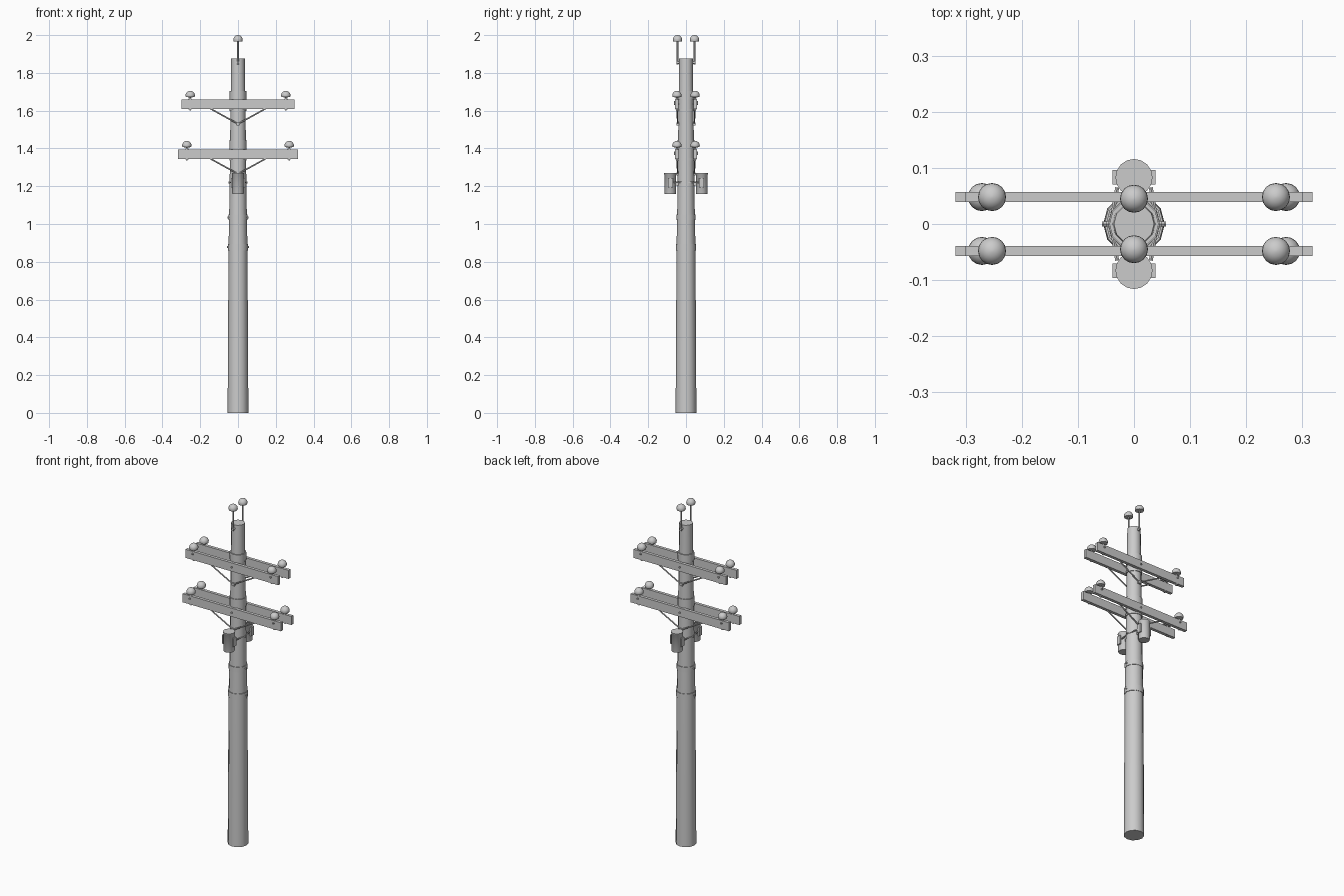
import bpy, math
from mathutils import Vector

if "Cube" in bpy.data.objects:
    bpy.data.objects.remove(bpy.data.objects["Cube"])

grey = bpy.data.materials.new("weathered_grey")
grey.use_nodes = True
grey.diffuse_color = (0.6, 0.6, 0.6, 1)
grey.node_tree.nodes["Principled BSDF"].inputs["Base Color"].default_value = (0.6, 0.6, 0.6, 1)


def finish(name, smooth=True):
    ob = bpy.context.object
    ob.name = name
    ob.data.materials.append(grey)
    if smooth:
        bpy.ops.object.shade_smooth_by_angle(angle=math.radians(50))
    return ob


def box(name, centre, size):
    bpy.ops.mesh.primitive_cube_add(size=1, location=centre)
    ob = finish(name, False)
    ob.scale = size
    return ob


def rod(name, a, b, r, sides=8, r2=None):
    a, b = Vector(a), Vector(b)
    d = b - a
    bpy.ops.mesh.primitive_cone_add(
        vertices=sides, radius1=r, radius2=r if r2 is None else r2, depth=d.length,
        location=(a + b) / 2, rotation=d.to_track_quat('Z', 'Y').to_euler())
    return finish(name)


def lathe(name, profile, sides, centre=(0, 0, 0)):
    verts, faces, n = [], [], len(profile)
    for i in range(sides):
        t = 2 * math.pi * i / sides
        verts += [(r * math.cos(t), r * math.sin(t), z) for r, z in profile]
        j = (i + 1) % sides
        faces += [(i * n + k, j * n + k, j * n + k + 1, i * n + k + 1) for k in range(n - 1)]
    faces.append([i * n for i in reversed(range(sides))])
    faces.append([i * n + n - 1 for i in range(sides)])
    me = bpy.data.meshes.new(name)
    me.from_pydata(verts, [], faces)
    ob = bpy.data.objects.new(name, me)
    bpy.context.collection.objects.link(ob)
    ob.location = centre
    bpy.ops.object.select_all(action='DESELECT')
    bpy.context.view_layer.objects.active = ob
    ob.select_set(True)
    return finish(name)


def insulator(name, x, y, top, foot):
    # Domed cap on a slim pin
    dome = [(0.025 * math.cos(a), 0.025 * math.sin(a))
            for a in (math.radians(d) for d in range(0, 86, 17))]
    lathe(name + "_cap", [(0.012, -0.009), (0.023, -0.008)] + dome, 16, (x, y, top - 0.025))
    rod(name + "_pin", (x, y, foot), (x, y, top - 0.03), 0.004)


# Tapered pole
lathe("pole", [(0.055, 0), (0.054, 0.18), (0.05, 0.88), (0.045, 1.15),
               (0.041, 1.5), (0.036, 1.875)], 12)

# Metal collars around the pole
for i, (z0, z1, r) in enumerate([(0.86, 0.895, 0.053), (1.02, 1.05, 0.05),
                                 (1.335, 1.35, 0.046), (1.395, 1.445, 0.046),
                                 (1.598, 1.61, 0.044), (1.66, 1.705, 0.044)]):
    lathe(f"collar_{i}", [(r, z0), (r, z1)], 12)

for side, s in (("front", -1), ("back", 1)):
    y = s * 0.048
    # Crossarms with braces, insulators and bolts
    for level, z, half, ins in (("upper", 1.635, 0.30, 0.253), ("lower", 1.37, 0.318, 0.271)):
        tag = f"{side}_{level}"
        box(tag + "_crossarm", (0, y, z), (2 * half, 0.018, 0.05))
        box(tag + "_brace_plate", (0, s * 0.043, z - 0.105), (0.018, 0.012, 0.016))
        rod(tag + "_arm_bolt", (0, s * 0.03, z), (0, s * 0.063, z), 0.005)
        for hand, h in (("left", 1), ("right", -1)):
            rod(f"{tag}_{hand}_brace", (h * 0.15, y, z - 0.022), (0, s * 0.044, z - 0.105), 0.004, 6)
            insulator(f"{tag}_{hand}_insulator", h * ins, y, z + 0.07, z - 0.033)
            for dz in (-0.026, 0.026):
                c = Vector((h * ins, y, z + dz))
                rod(f"{tag}_{hand}_washer", c - Vector((0, 0, 0.003)), c + Vector((0, 0, 0.003)), 0.008)
            rod(f"{tag}_{hand}_clamp", (h * ins, s * 0.05, z + 0.01), (h * ins, s * 0.064, z + 0.01), 0.005)

    # Pole-top insulators on long pins
    insulator(side + "_top_insulator", 0, s * 0.045, 2.0, 1.845)
    rod(side + "_top_bracket", (0, s * 0.03, 1.855), (0, s * 0.051, 1.855), 0.007)

    # Transformer cans and their mounts
    yc = s * 0.083
    lathe(side + "_transformer", [(0.029, 1.158), (0.031, 1.163), (0.031, 1.262),
                                  (0.033, 1.264), (0.033, 1.27)], 16, (0, yc, 0))
    box(side + "_transformer_mount", (0, s * 0.05, 1.215), (0.03, 0.03, 0.02))
    for h in (-1, 1):
        box(side + "_transformer_lug", (h * 0.034, yc, 1.218), (0.008, 0.026, 0.05))
        rod(side + "_transformer_strap", (h * 0.03, s * 0.065, 1.22), (h * 0.041, 0, 1.22), 0.004, 6)

# Bolts on the pole flanks
for h in (-1, 1):
    for z, x in ((1.22, 0.05), (1.035, 0.055), (0.878, 0.057)):
        rod("flank_bolt", (h * 0.03, 0, z), (h * x, 0, z), 0.005, 6)
